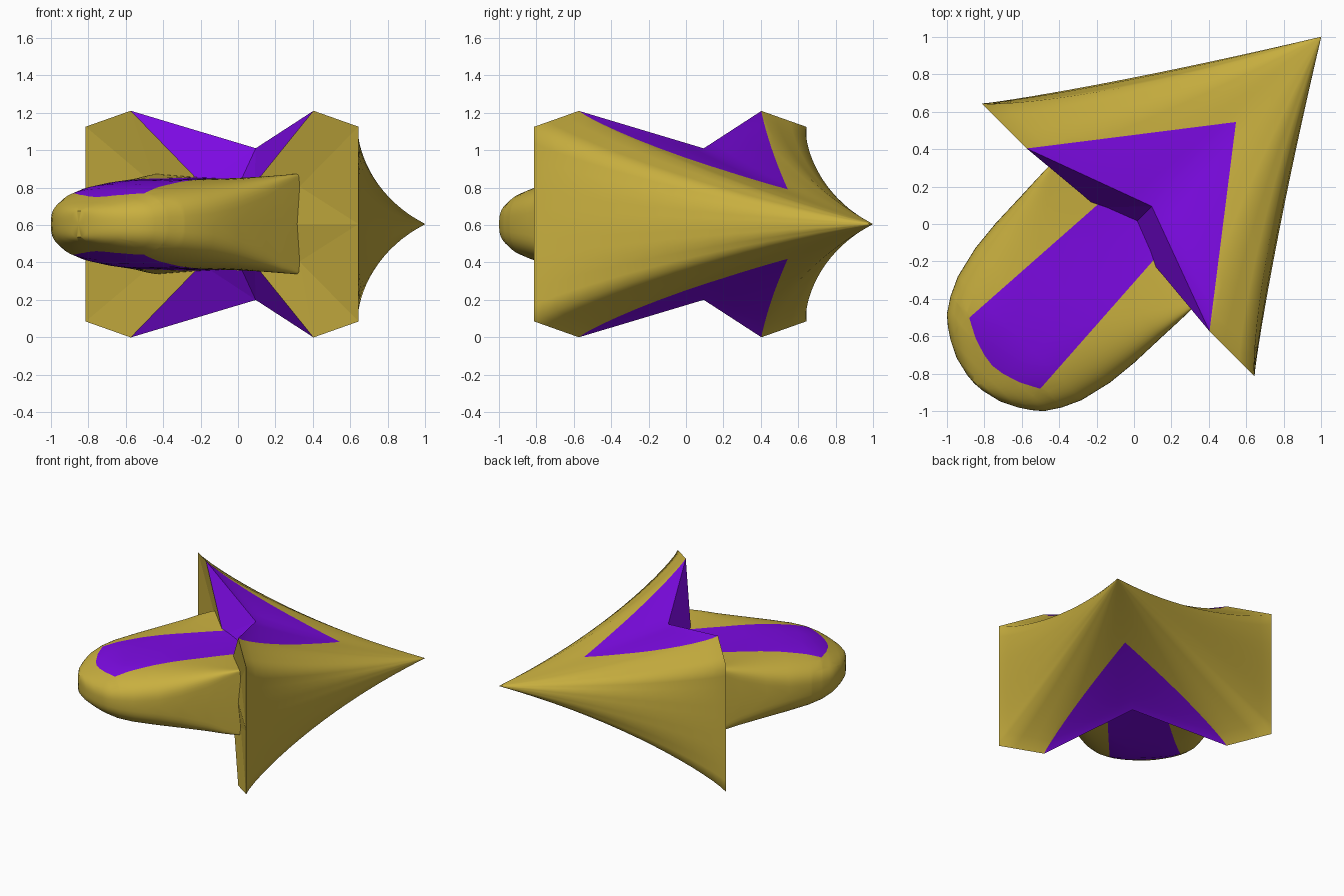
import bpy, bmesh, math
from mathutils import Vector

if "Cube" in bpy.data.objects:
    bpy.data.objects.remove(bpy.data.objects["Cube"])

# Local axes: x along the arrow, y across it, z up. Each part is one quarter, mirrored.
MID_Z = 0.605


def material(name, col):
    m = bpy.data.materials.new(name)
    m.diffuse_color = (*col, 1)
    m.use_nodes = True
    m.node_tree.nodes["Principled BSDF"].inputs["Base Color"].default_value = m.diffuse_color
    return m


MATS = [material("gold", (0.58, 0.43, 0.05)), material("purple", (0.20, 0.003, 0.76))]


def paint(bm, lines):
    """Cut along vertical planes a*x + b*y = d, colour faces on the inner side purple."""
    for a, b, d in lines:
        n = Vector((a, b, 0))
        bmesh.ops.bisect_plane(bm, geom=bm.verts[:] + bm.edges[:] + bm.faces[:],
                               plane_co=n * (d / n.length_squared), plane_no=n, dist=1e-5)
    for f in bm.faces:
        c = f.calc_center_median()
        if all(a * c.x + b * c.y < d for a, b, d in lines):
            f.material_index = 1


def loft(bm, rings, end_x):
    """Skin the rings and close the last one with a fan to a point on the axis."""
    rows = [[bm.verts.new(p) for p in r] for r in rings]
    for r0, r1 in zip(rows, rows[1:]):
        for i in range(len(r0) - 1):
            bm.faces.new((r0[i], r0[i + 1], r1[i + 1], r1[i]))
    end = bm.verts.new((end_x, 0, 0))
    for a, b in zip(rows[-1], rows[-1][1:]):
        bm.faces.new((a, b, end))


def finish(bm, name, angle, flat=lambda p: False):
    """Orient, shade and mirror the quarter, then place it on the diagonal."""
    bmesh.ops.recalc_face_normals(bm, faces=bm.faces)
    if sum((f.normal.y + f.normal.z) * f.calc_area() for f in bm.faces) < 0:
        bmesh.ops.reverse_faces(bm, faces=bm.faces)
    me = bpy.data.meshes.new(name)
    bm.to_mesh(me)
    bm.free()
    for m in MATS:
        me.materials.append(m)
    ob = bpy.data.objects.new(name, me)
    bpy.context.collection.objects.link(ob)
    ob.location.z = MID_Z
    ob.rotation_euler.z = math.radians(45)
    bpy.ops.object.select_all(action='DESELECT')
    ob.select_set(True)
    bpy.context.view_layer.objects.active = ob
    bpy.ops.object.shade_smooth_by_angle(angle=math.radians(angle))
    for p in me.polygons:
        if flat(p):
            p.use_smooth = False
    mod = ob.modifiers.new("mirror", 'MIRROR')
    mod.use_axis = (False, True, True)
    mod.merge_threshold = 0.0005


# Arrow head: notched angular base section blending to a rounded one, shrinking to the tip
BACK, TIP, NOTCH, SUB = -0.12, 1.414, 0.134, 3
base = [(0, .405), (.345, .505), (.69, .605), (1.03, .52), (1.03, .26), (1.03, 0)]
front = [(0, .345), (.3, .37), (.57, .37), (.79, .27), (.92, .14), (.95, 0)]


def densify(pts):
    out = []
    for p, q in zip(pts, pts[1:]):
        out += [(p[0] + (q[0] - p[0]) * k / SUB, p[1] + (q[1] - p[1]) * k / SUB) for k in range(SUB)]
    return out + [pts[-1]]


B, M = densify(base), densify(front)
rings = []
for k in range(17):
    t = (k / 16) ** 1.4 * 0.998
    s = t ** 0.72
    ring = []
    for (bv, bz), (mv, mz) in zip(B, M):
        u0 = BACK + (NOTCH - BACK) * max(0, 1 - bv / .69)
        ring.append((u0 + (TIP - u0) * t,
                     (bv + (mv - bv) * s) * (1 - t), (bz + (mz - bz) * s) * (1 - t)))
    rings.append(ring)
bm = bmesh.new()
loft(bm, rings, TIP)
paint(bm, [(.69, .89, .69 * .89 - .12 * .69)])

# Back of the head: purple notch walls and gold wing backs, slightly dished
rim = [bm.verts.new(p) for p in rings[0]]
inner = bm.verts.new((-.075, .20, .215))
floor = bm.verts.new((.01, 0, .215))
low = bm.verts.new((-.075, .20, 0))
hub = bm.verts.new((-.075, .54, .2))
ridge = 2 * SUB
for a, b in zip(rim[:ridge], rim[1:ridge + 1]):
    bm.faces.new((inner, a, b)).material_index = 1
bm.faces.new((inner, floor, rim[0])).material_index = 1
fan = [inner] + rim[ridge:] + [low, inner]
for a, b in zip(fan, fan[1:]):
    bm.faces.new((hub, a, b))
bmesh.ops.remove_doubles(bm, verts=bm.verts[:], dist=1e-5)
finish(bm, "arrow_head", 82, lambda p: p.normal.x < -0.3)

# Shaft: boxy where it meets the head, rounded at the tail (position, width, height, squareness)
stations = [(.06, .545, .237, 60), (-.10, .54, .237, 45), (-.2, .537, .239, 16), (-.32, .532, .24, 8),
            (-.52, .525, .24, 4.5), (-.69, .508, .232, 3.3), (-.863, .467, .212, 2.9),
            (-.965, .42, .19, 2.8), (-1.047, .366, .155, 2.8), (-1.09, .315, .135, 2.8),
            (-1.13, .255, .115, 2.8), (-1.175, .165, .092, 2.8), (-1.2, .06, .07, 2.8)]
rings = []
for u, w, h, n in stations:
    flare = .14 * max(0, min(1, (u + .55) / .43))
    ring = []
    for k in range(17):
        a = math.pi / 2 * k / 16
        c = math.sin(a) ** (2 / n)
        z = max(0, math.cos(a)) ** (2 / n) if k < 16 else 0
        ring.append((u, w * c, h * z * (1 + flare * c * c)))
    rings.append(ring)
bm = bmesh.new()
loft(bm, rings, -1.205)

# Purple stripe with a curved tail end
edge = [(.1, .20), (-.976, .268), (-1.03, .165), (-1.06, .07), (-1.07, 0)]
lines = []
for (u0, v0), (u1, v1) in zip(edge, edge[1:]):
    a, b = v1 - v0, u0 - u1
    d = a * u0 + b * v0
    sign = 1 if a * -.5 < d else -1
    lines.append((a * sign, b * sign, d * sign))
paint(bm, lines)
finish(bm, "arrow_shaft", 40)
